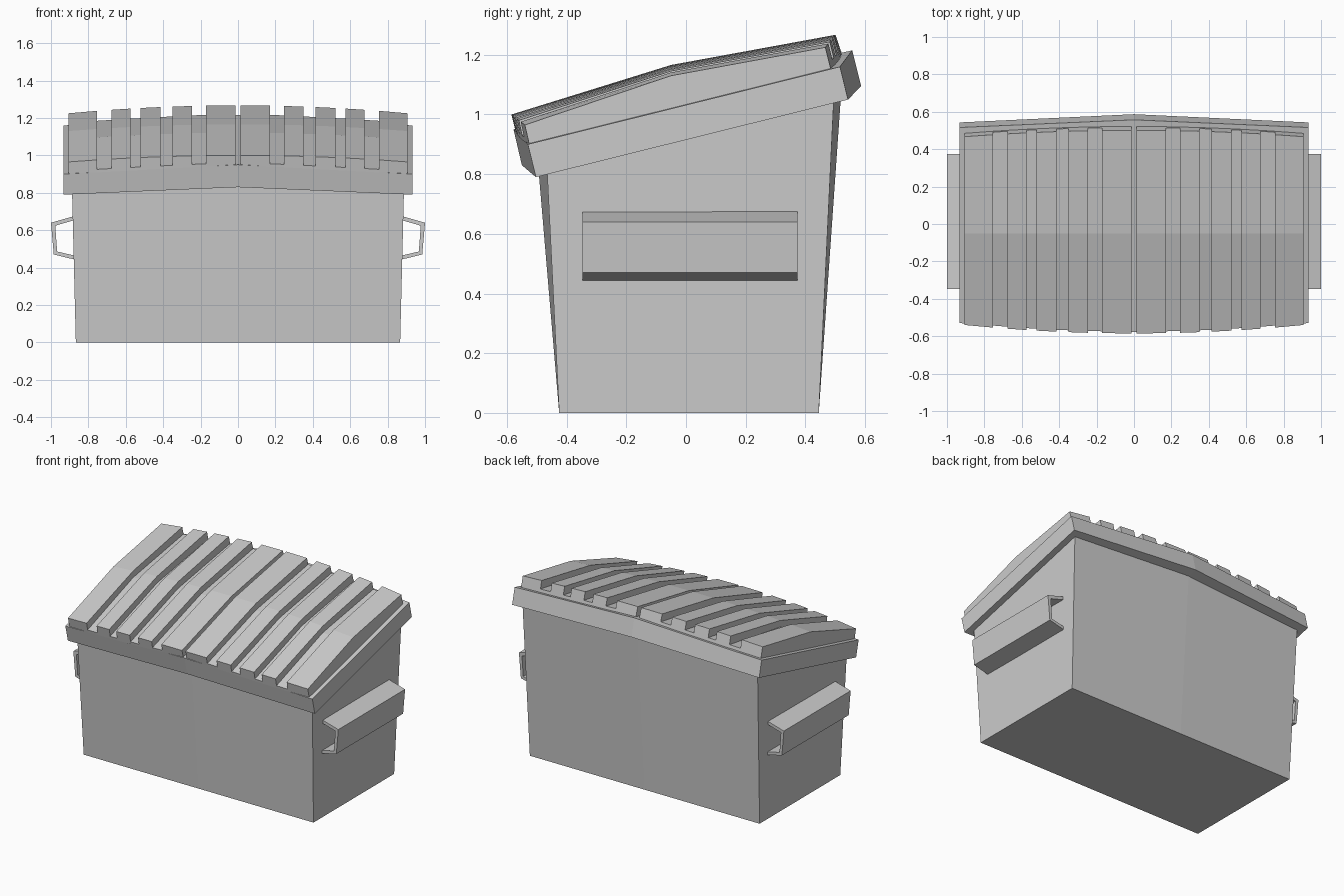
import bpy, bmesh
from mathutils import Vector

if "Cube" in bpy.data.objects:
    bpy.data.objects.remove(bpy.data.objects["Cube"])


def loft(name, rings, caps):
    """Skin equal-length closed rings and cap both ends with the given index loops."""
    bm = bmesh.new()
    vs = [[bm.verts.new(p) for p in r] for r in rings]
    n = len(rings[0])
    for a, b in zip(vs, vs[1:]):
        for i in range(n):
            j = (i + 1) % n
            bm.faces.new((a[i], a[j], b[j], b[i]))
    for end in (vs[0], vs[-1]):
        for c in caps:
            bm.faces.new([end[i] for i in c])
    bmesh.ops.remove_doubles(bm, verts=bm.verts, dist=1e-5)
    bmesh.ops.dissolve_degenerate(bm, edges=bm.edges, dist=1e-5)
    bmesh.ops.recalc_face_normals(bm, faces=bm.faces)
    me = bpy.data.meshes.new(name)
    bm.to_mesh(me)
    bm.free()
    ob = bpy.data.objects.new(name, me)
    bpy.context.collection.objects.link(ob)
    return ob


def bowed_ring(x, front, front_mid, back, back_mid):
    """Six-sided plan outline; each argument after x is a (y, z) pair."""
    return [(-x, *front), (0, *front_mid), (x, *front),
            (x, *back), (0, *back_mid), (-x, *back)]


HEX_CAPS = [(0, 1, 4, 5), (1, 2, 3, 4)]

# Tapered bin body with slightly bowed front and back
loft("bin_body", [
    bowed_ring(0.867, (-0.425, 0), (-0.425, 0), (0.445, 0), (0.445, 0)),
    bowed_ring(0.888, (-0.467, 0.84), (-0.499, 0.87), (0.497, 1.09), (0.524, 1.13)),
], HEX_CAPS)

# Sloping rim collar, peaked along the centre line
loft("rim", [
    bowed_ring(0.932, (-0.503, 0.79), (-0.55, 0.83), (0.543, 1.05), (0.587, 1.095)),
    bowed_ring(0.932, (-0.53, 0.90), (-0.578, 0.95), (0.516, 1.16), (0.557, 1.215)),
], HEX_CAPS)


# Ribbed lids: a profile swept across x, stepping between rib and groove
def lid_profile(x, rib, side):
    lin = 1 - x / 0.905
    arch = 1 - (x / 0.905) ** 2
    fb = Vector((side * x, -0.525 - 0.047 * arch, 0.90 + 0.05 * lin))
    ft = Vector((side * x, -0.54 - 0.045 * arch, 0.965 + 0.035 * arch))
    mid = Vector((side * x, -0.05, 1.13 + 0.036 * arch))
    bt = Vector((side * x, 0.467 + 0.034 * arch, 1.225 + 0.042 * arch))
    bb = Vector((side * x, 0.485 + 0.037 * arch, 1.153 + 0.053 * lin))
    if not rib:
        ft, bt = fb.lerp(ft, 0.25), bb.lerp(bt, 0.3)
        mid.z -= 0.045
    return [fb, ft, mid, bt, bb]


ribs = [(0.013, 0.17), (0.245, 0.35), (0.415, 0.52), (0.575, 0.675), (0.755, 0.905)]
for side, label in ((-1, "left"), (1, "right")):
    rings = []
    for k, (a, b) in enumerate(ribs):
        if k > 0:
            rings.append(lid_profile(a, False, side))
        rings += [lid_profile(a, True, side), lid_profile(b, True, side)]
        if k < len(ribs) - 1:
            rings.append(lid_profile(b, False, side))
    loft(label + "_lid", rings, [range(5)])

# Side lifting channels, a bent strip open toward the body
channel = [(0.87, 0.677), (1.0, 0.64), (0.985, 0.47), (0.87, 0.442),
           (0.87, 0.463), (0.967, 0.486), (0.977, 0.624), (0.87, 0.655)]
CHANNEL_CAPS = [(0, 1, 6, 7), (1, 2, 5, 6), (2, 3, 4, 5)]
for side, label in ((-1, "left"), (1, "right")):
    loft(label + "_lift_channel",
         [[(side * x, y, z) for x, z in channel] for y in (-0.347, 0.373)],
         CHANNEL_CAPS)
